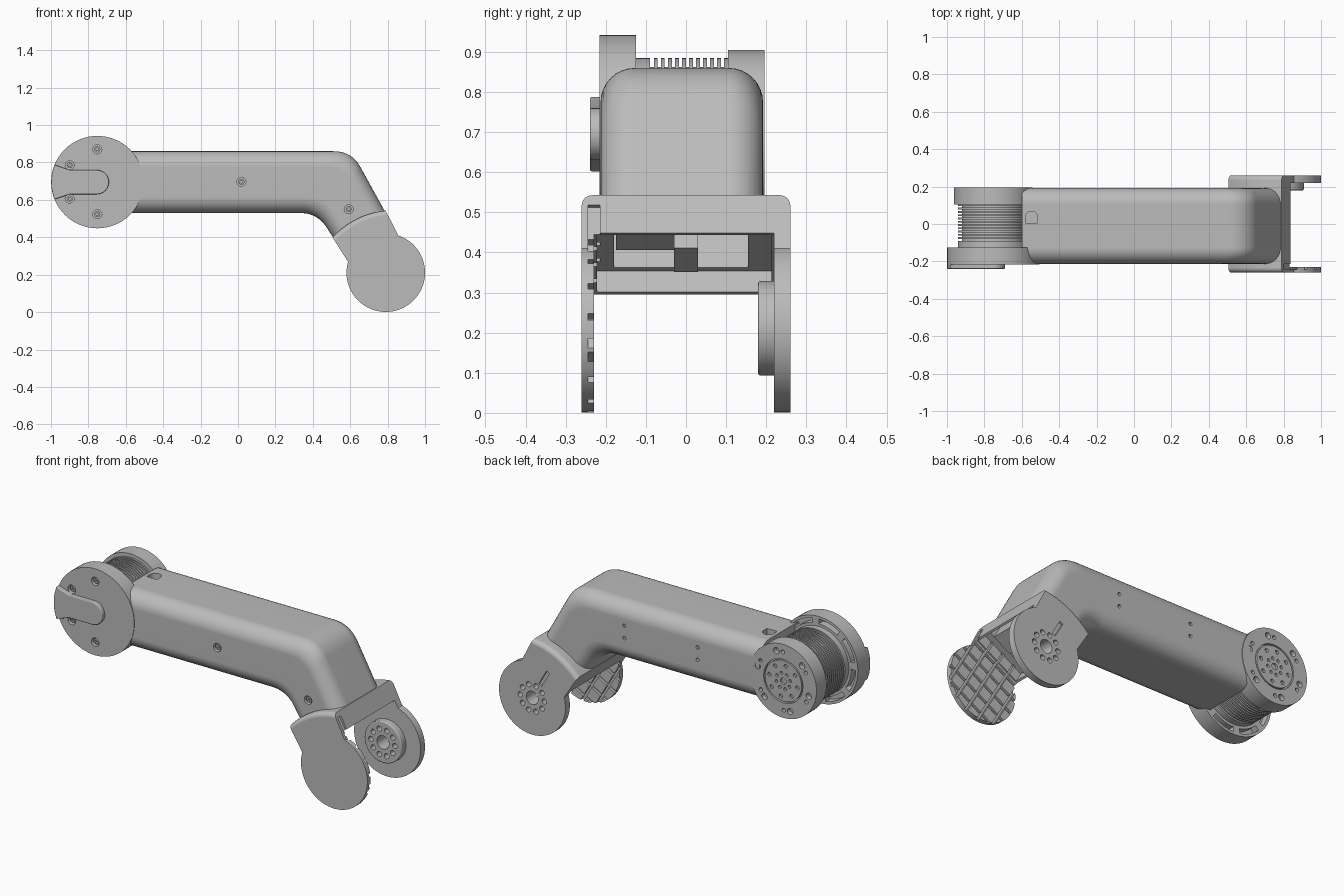
import bpy, bmesh
from math import pi, cos, sin, radians
from mathutils import Matrix, Vector

if "Cube" in bpy.data.objects:
    bpy.data.objects.remove(bpy.data.objects["Cube"])

grey = bpy.data.materials.new("satin grey")
grey.use_nodes = True
grey.diffuse_color = (0.5, 0.5, 0.5, 1)
grey.node_tree.nodes["Principled BSDF"].inputs["Base Color"].default_value = (0.5, 0.5, 0.5, 1)


# ---- helpers: outlines live in the xz plane, solids are extruded along y
def arc(cx, cz, r, a0=0, a1=360, n=48):
    full = abs(a1 - a0) == 360
    steps = n if full else n + 1
    return [(cx + r * cos(radians(a0 + (a1 - a0) * i / n)),
             cz + r * sin(radians(a0 + (a1 - a0) * i / n))) for i in range(steps)]


def ring(cx, cz, r, hole, n, start=0):
    return [arc(*arc(cx, cz, r, n=n)[i], hole, n=14) if not start else
            arc(cx + r * cos(radians(start) + 2 * pi * i / n),
                cz + r * sin(radians(start) + 2 * pi * i / n), hole, n=14) for i in range(n)]


def curve(a, b, c, n=10):
    a, b, c = Vector(a), Vector(b), Vector(c)
    return [tuple(a * (1 - t) ** 2 + b * 2 * t * (1 - t) + c * t * t)
            for t in [i / n for i in range(n + 1)]]


def obj_from(bm, name):
    bmesh.ops.recalc_face_normals(bm, faces=bm.faces)
    me = bpy.data.meshes.new(name)
    bm.to_mesh(me)
    bm.free()
    me.materials.append(grey)
    ob = bpy.data.objects.new(name, me)
    bpy.context.collection.objects.link(ob)
    return ob


def solid(name, outlines, y0, y1, bevel=0, bevel_test=None):
    bm = bmesh.new()
    for pts in outlines:
        f = bm.faces.new([bm.verts.new((x, y0, z)) for x, z in pts])
        top = bmesh.ops.extrude_face_region(bm, geom=[f])["geom"]
        for v in top:
            if isinstance(v, bmesh.types.BMVert):
                v.co.y = y1
    bmesh.ops.recalc_face_normals(bm, faces=bm.faces)
    if bevel:
        edges = [e for e in bm.edges if abs(e.verts[0].co.y - e.verts[1].co.y) < 1e-5
                 and (not bevel_test or all(bevel_test(v.co) for v in e.verts))]
        bmesh.ops.bevel(bm, geom=edges, offset=bevel, segments=4, profile=0.5, affect='EDGES')
    return obj_from(bm, name)


def combine(ob, tool, op='DIFFERENCE'):
    m = ob.modifiers.new("bool", 'BOOLEAN')
    m.operation, m.object, m.solver = op, tool, 'EXACT'
    dg = bpy.context.evaluated_depsgraph_get()
    me = bpy.data.meshes.new_from_object(ob.evaluated_get(dg))
    ob.modifiers.clear()
    ob.data = me
    bpy.data.objects.remove(tool)


def cut(ob, outlines, y0, y1):
    combine(ob, solid("cutter", outlines, y0, y1))


# ---- key dimensions
SX, SZ, SR = -0.752, 0.695, 0.247          # shoulder joint
WX, WZ, WR = 0.79, 0.211, 0.21             # wrist joint
ORIGIN = Vector((0.704, 0.3725))           # centre of the yoke opening
ACROSS, UP = Vector((0.866, 0.5)), Vector((-0.5, 0.866))


def loc(u, w):
    return tuple(ORIGIN + ACROSS * u + UP * w)


def box(u0, u1, w0, w1):
    return [loc(u0, w0), loc(u1, w0), loc(u1, w1), loc(u0, w1)]


# ---- yoke: both fork plates and collar from one outline
arc_top = curve((0.789, 0.543), (0.625, 0.525), (0.505, 0.40))
outline = arc(WX, WZ, WR, 164, 431.5, 48) + arc_top
on_top = lambda co: any(abs(co.x - x) + abs(co.z - z) < 1e-4 for x, z in arc_top)
arm_body = solid("arm_body", [outline], -0.26, 0.26, 0.026, on_top)
cut(arm_body, [box(-0.6, 0.6, -0.7, 0)], -0.23, 0.22)

# ---- forearm tube: rounded section swept round the elbow
outer = [(-0.6, 0.86)] + curve((0.51, 0.86), (0.606, 0.86), (0.652, 0.78)) + [loc(0.152, 0.03)]
inner = [(-0.6, 0.53)] + curve((0.33, 0.53), (0.43, 0.53), (0.48, 0.443)) + [loc(-0.152, 0.03)]
H, Y0, Y1, CR = 0.33, -0.213, 0.192, 0.085
section = []
for cy, cz, a in ((Y1 - CR, H - CR, 0), (Y0 + CR, H - CR, 90), (Y0 + CR, CR, 180), (Y1 - CR, CR, 270)):
    section += arc(cy, cz, CR, a, a + 90, 8)
bm = bmesh.new()
loops = []
for p, q in zip(inner, outer):
    p, q = Vector(p), Vector(q)
    pts = [(p.lerp(q, t / H), y) for y, t in section]
    loops.append([bm.verts.new((c.x, y, c.y)) for c, y in pts])
for a, b in zip(loops, loops[1:]):
    for i in range(len(a)):
        j = (i + 1) % len(a)
        bm.faces.new((a[i], a[j], b[j], b[i]))
bm.faces.new(loops[0])
bm.faces.new(loops[-1])
combine(arm_body, obj_from(bm, "tube"), 'UNION')

# hollow inside the collar
cut(arm_body, [box(-0.142, 0.142, -0.05, 0.06)], -0.222, 0.213)
cut(arm_body, [box(-0.125, 0.125, 0.03, 0.2)], -0.18, 0.155)
solid("inner_bracket", [box(-0.06, 0.06, 0.01, 0.21)], -0.03, 0.03)
solid("inner_shelf", [box(-0.02, 0.1, 0.05, 0.21)], -0.175, -0.03)

# wrist hub on the back fork, with bolt circle and cable slot
combine(arm_body, solid("hub", [arc(WX, WZ, 0.118)], 0.18, 0.24, 0.006, lambda c: c.y < 0.2), 'UNION')
cut(arm_body, [arc(WX, WZ, 0.038, n=32)] + ring(WX, WZ, 0.076, 0.015, 10), 0.1, 0.4)
wrist = Vector((WX, WZ))
side = ACROSS * 0.011
cut(arm_body, [[tuple(wrist + UP * a + side * s) for a, s in ((0.1, -1), (0.1, 1), (0.2, 1), (0.2, -1))]],
    0.247, 0.4)

# waffle grooves inside the front fork
steps = [-0.16, -0.08, 0, 0.08, 0.16]
for d, e in ((ACROSS, UP), (UP, ACROSS)):
    strips = []
    for s in steps:
        c = wrist + e * s
        strips.append([tuple(c + d * a + e * b) for a, b in
                       ((-0.26, -0.008), (0.26, -0.008), (0.26, 0.008), (-0.26, 0.008))])
    cut(arm_body, strips, -0.244, -0.215)

# side pin holes, and an arched cable port on top of the tube
cut(arm_body, [arc(x, z, 0.01, n=12) for x in (0.256, -0.207) for z in (0.74, 0.67)], 0.16, 0.3)
port = solid("port", [[(-0.58, -0.005)] + arc(-0.548, -0.035, 0.033, 180, 360, 12) + [(-0.515, -0.005)]],
             0.8, 0.9)
port.data.transform(Matrix.Rotation(pi / 2, 4, 'X'))
combine(arm_body, port)

# ---- shoulder joint: front cap, back motor flange and finned motor between
shoulder_cap = solid("shoulder_cap", [arc(SX, SZ, SR, n=64)], -0.216, -0.125)
cut(shoulder_cap, [arc(SX, SZ, 0.205, a, a + 34, 8) + arc(SX, SZ, 0.232, a + 34, a, 8)
                   for a in range(0, 360, 45)], -0.165, -0.1)

cover = arc(SX, SZ, SR, 158, 202, 10) + [(-0.90, 0.63)] + arc(-0.755, SZ, 0.065, -90, 90, 16) + [(-0.90, 0.76)]
solid("cable_cover", [cover], -0.24, -0.21, 0.005, lambda c: c.y < -0.23)

motor_flange = solid("motor_flange", [arc(SX, SZ, 0.21, n=64)], 0.105, 0.196)
cut(motor_flange, [arc(SX, SZ, 0.124)], 0.182, 0.3)
cut(motor_flange, ring(SX, SZ, 0.168, 0.018, 6, 15) + ring(SX, SZ, 0.166, 0.011, 6, 29), 0.17, 0.3)
output_plate = solid("output_plate", [arc(SX, SZ, 0.116)], 0.175, 0.196)
cut(output_plate, [arc(SX, SZ, 0.018, n=20)] + ring(SX, SZ, 0.09, 0.011, 8, 10)
    + ring(SX, SZ, 0.045, 0.009, 8, 30), 0.184, 0.3)

solid("motor_core", [arc(SX, SZ, 0.168)], -0.13, 0.11)
solid("motor_ring", [arc(SX, SZ, 0.19)], -0.126, -0.09)
for i in range(11):
    y = -0.08 + i * 0.0175
    solid("cooling_fin", [arc(SX, SZ, 0.19)], y, y + 0.0095)

# ---- recessed screws on the front
cap_screws = [(SX, 0.87), (SX, 0.523), (-0.90, 0.785), (-0.90, 0.607)]
body_screws = [(0.018, 0.697), (0.592, 0.55)]
cut(shoulder_cap, [arc(x, z, 0.024, n=20) for x, z in cap_screws], -0.19, -0.3)
cut(arm_body, [arc(x, z, 0.024, n=20) for x, z in body_screws], -0.19, -0.225)
for x, z in cap_screws + body_screws:
    screw = solid("screw", [arc(x, z, 0.016, n=16)], -0.206, -0.185)
    cut(screw, [arc(x, z, 0.008, n=6)], -0.196, -0.3)

# ---- shading
for ob in bpy.context.collection.objects:
    if ob.type == 'MESH' and ob.data.materials and ob.data.materials[0] == grey:
        bpy.ops.object.select_all(action='DESELECT')
        ob.select_set(True)
        bpy.context.view_layer.objects.active = ob
        bpy.ops.object.shade_smooth_by_angle(angle=radians(30))
        ob.modifiers.new("clean_normals", 'WEIGHTED_NORMAL').keep_sharp = True
